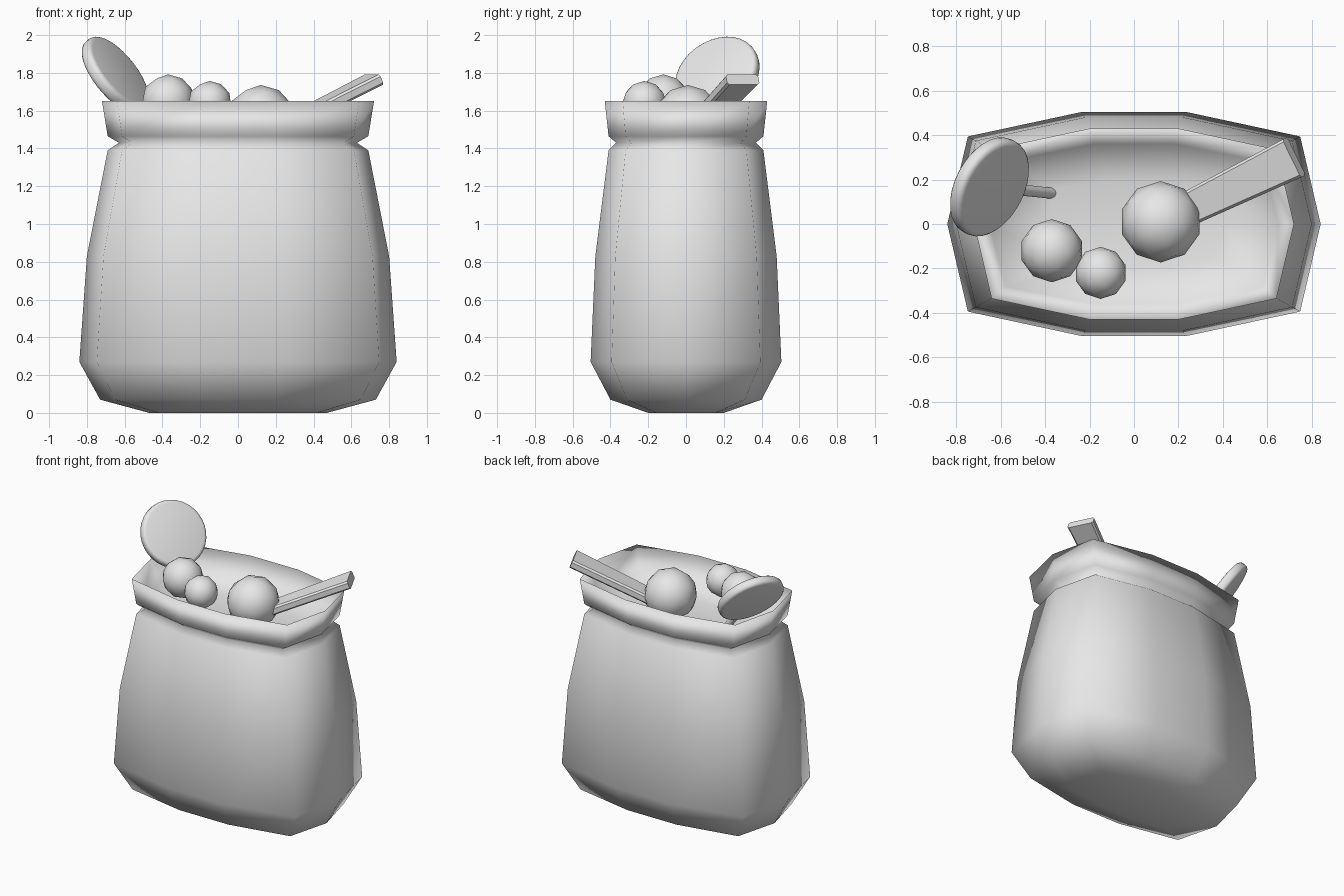
import bpy, bmesh, math
from mathutils import Vector, Matrix

cube = bpy.data.objects.get("Cube")
if cube:
    bpy.data.objects.remove(cube)

grey = bpy.data.materials.new("light_grey")
grey.use_nodes = True
grey.diffuse_color = (0.8, 0.8, 0.8, 1)
grey.node_tree.nodes["Principled BSDF"].inputs["Base Color"].default_value = (0.8, 0.8, 0.8, 1)


def finish(bm, name, sharp=None):
    """Turn a bmesh into a smooth-shaded grey object."""
    bmesh.ops.recalc_face_normals(bm, faces=bm.faces)
    mesh = bpy.data.meshes.new(name)
    bm.to_mesh(mesh)
    bm.free()
    mesh.materials.append(grey)
    obj = bpy.data.objects.new(name, mesh)
    bpy.context.collection.objects.link(obj)
    for o in bpy.context.selected_objects:
        o.select_set(False)
    obj.select_set(True)
    bpy.context.view_layer.objects.active = obj
    if sharp:
        bpy.ops.object.shade_smooth_by_angle(angle=math.radians(sharp))
    else:
        bpy.ops.object.shade_smooth()
    return obj


def frame(center, z_axis, x_axis):
    """Placement matrix from a main axis and a rough side axis."""
    z = Vector(z_axis).normalized()
    y = z.cross(Vector(x_axis)).normalized()
    x = y.cross(z)
    return Matrix.Translation(center) @ Matrix((x, y, z)).transposed().to_4x4()


# Sack: ten-sided rings lofted up the outside, over the rim and down to the filling
quarter = [(0.89, 0.78), (0.275, 1), (-0.275, 1), (-0.89, 0.78), (-1, 0)]
outline = quarter + [(-x, -y) for x, y in quarter]
rings = [  # half width, half depth, height
    (0.47, 0.20, 0.0), (0.73, 0.40, 0.07), (0.84, 0.505, 0.27), (0.80, 0.48, 0.83),
    (0.69, 0.41, 1.39), (0.63, 0.37, 1.43), (0.69, 0.41, 1.465), (0.72, 0.43, 1.65),
    (0.65, 0.36, 1.48), (0.40, 0.20, 1.44),
]
bm = bmesh.new()
loops = [[bm.verts.new((x * w, y * d, z)) for x, y in outline] for w, d, z in rings]
for low, high in zip(loops, loops[1:]):
    for i in range(len(outline)):
        j = (i + 1) % len(outline)
        bm.faces.new((low[i], low[j], high[j], high[i]))
bm.faces.new(loops[0])
bm.faces.new(loops[-1])
finish(bm, "sack")

# Round sweets
balls = [((-0.37, -0.12, 1.65), 0.142), ((-0.15, -0.22, 1.64), 0.117), ((0.12, 0.01, 1.553), 0.183)]
for n, (center, radius) in enumerate(balls, 1):
    bm = bmesh.new()
    bmesh.ops.create_icosphere(bm, subdivisions=2, radius=radius, matrix=Matrix.Translation(center))
    finish(bm, f"round_sweet_{n}")

# Lollipop: disc with rounded edge, and its stick
disc_center = Vector((-0.65, 0.167, 1.79))
normal = Vector((0.72, -0.38, 0.58)).normalized()
down = Vector((0.6, -0.06, -0.79))
down = (down - normal * down.dot(normal)).normalized()
bm = bmesh.new()
bmesh.ops.create_cone(bm, cap_ends=True, segments=32, radius1=0.235, radius2=0.235, depth=0.07)
caps = [e for e in bm.edges if abs(e.verts[0].co.z - e.verts[1].co.z) < 0.001]
bmesh.ops.bevel(bm, geom=caps, offset=0.025, segments=3, affect='EDGES', profile=0.5)
bm.transform(frame(disc_center, normal, down))
finish(bm, "lollipop_disc", 40)

bm = bmesh.new()
bmesh.ops.create_cone(bm, cap_ends=True, segments=10, radius1=0.026, radius2=0.026, depth=0.4)
bm.transform(frame(disc_center + down * 0.36, down, normal))
finish(bm, "lollipop_stick", 40)

# Flat bar leaning on the rim
tip = Vector((0.72, 0.30, 1.765))
along = Vector((0.82, 0.40, 0.42)).normalized()
length = 0.75
bm = bmesh.new()
bmesh.ops.create_cube(bm, size=1, matrix=Matrix.Diagonal((0.19, 0.06, length, 1)))
for v in bm.verts:
    if v.co.z < 0:
        v.co.x *= 0.75
long_edges = [e for e in bm.edges if abs(e.verts[0].co.z - e.verts[1].co.z) > 0.1]
bmesh.ops.bevel(bm, geom=long_edges, offset=0.012, segments=1, affect='EDGES')
bm.transform(frame(tip - along * length / 2, along, (-0.44, 0.9, 0)))
finish(bm, "flat_bar", 40)
